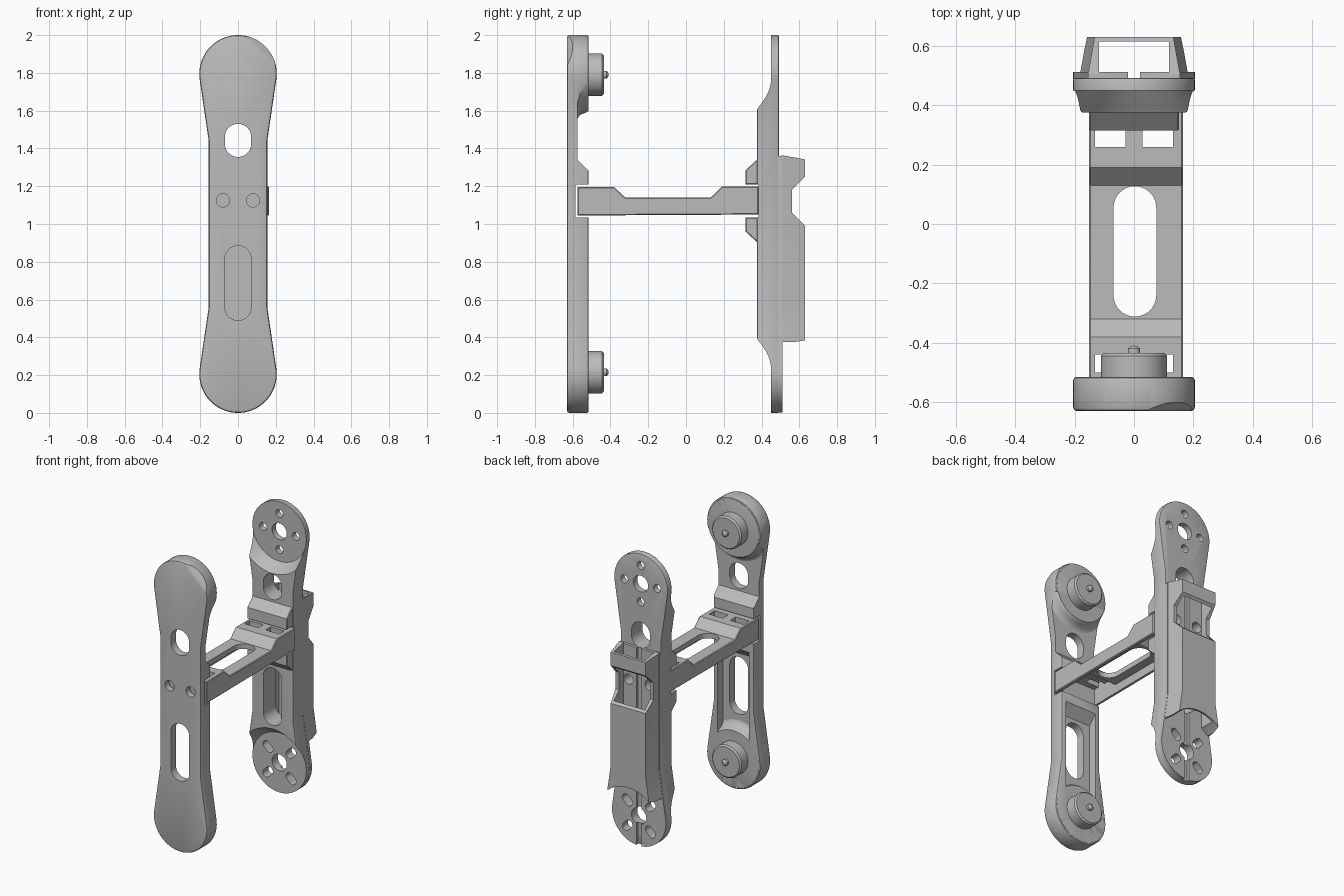
import bpy, bmesh
from math import sin, cos, pi, atan2, radians
from mathutils import Vector

cube = bpy.data.objects.get("Cube")
if cube:
    bpy.data.objects.remove(cube)

grey = bpy.data.materials.new("plain grey")
grey.use_nodes = True
COLOUR = (0.5, 0.5, 0.5, 1)
grey.diffuse_color = COLOUR
grey.node_tree.nodes["Principled BSDF"].inputs["Base Color"].default_value = COLOUR

TOP, LOW, R = 1.795, 0.205, 0.205      # end centres and end radius


def finish(name, bm):
    bmesh.ops.recalc_face_normals(bm, faces=bm.faces)
    mesh = bpy.data.meshes.new(name)
    bm.to_mesh(mesh)
    bm.free()
    mesh.materials.append(grey)
    ob = bpy.data.objects.new(name, mesh)
    bpy.context.collection.objects.link(ob)
    return ob


def prism(name, pts, axis, lo, hi, bevel=0.0, segments=2):
    """Extrude a 2D profile along an axis, optionally rounding its two rims."""
    place = {"x": lambda a, b, t: (t, a, b),
             "y": lambda a, b, t: (a, t, b),
             "z": lambda a, b, t: (a, b, t)}[axis]
    bm = bmesh.new()
    base = bm.faces.new([bm.verts.new(place(a, b, lo)) for a, b in pts])
    ext = bmesh.ops.extrude_face_region(bm, geom=[base])
    top = [v for v in ext["geom"] if isinstance(v, bmesh.types.BMVert)]
    for v in top:
        v.co["xyz".index(axis)] = hi
    bm.faces.ensure_lookup_table()
    if not any(base is f for f in bm.faces):
        bm.faces.new([v for v in bm.verts if v not in top])
    bmesh.ops.recalc_face_normals(bm, faces=bm.faces)
    if bevel:
        rims = [e for f in bm.faces if len(f.verts) == len(pts) for e in f.edges]
        bmesh.ops.bevel(bm, geom=list(set(rims)), offset=bevel, segments=segments,
                        profile=0.5, affect='EDGES')
    return finish(name, bm)


def box(name, x, y, z):
    return prism(name, [(x[0], y[0]), (x[1], y[0]), (x[1], y[1]), (x[0], y[1])], "z", *z)


def capsule(p, q, r, n=20):
    a = atan2(q[1] - p[1], q[0] - p[0])
    steps = [-pi / 2 + pi * i / n for i in range(n + 1)]
    pts = [(q[0] + r * cos(a + t), q[1] + r * sin(a + t)) for t in steps]
    pts += [(p[0] - r * cos(a + t), p[1] - r * sin(a + t)) for t in steps]
    return pts if p != q else [c for i, c in enumerate(pts) if i not in (n, 2 * n + 1)]


def lathe(name, profile, z):
    """Spin (radius, y) points around a front-to-back axis."""
    bm = bmesh.new()
    vs = [bm.verts.new((r, y, z)) for r, y in profile]
    es = [bm.edges.new(p) for p in zip(vs, vs[1:])]
    bmesh.ops.spin(bm, geom=vs + es, cent=(0, 0, z), axis=(0, 1, 0),
                   angle=2 * pi, steps=64)
    bmesh.ops.remove_doubles(bm, verts=bm.verts, dist=1e-5)
    return finish(name, bm)


def boolean(ob, tool, op='DIFFERENCE'):
    m = ob.modifiers.new("cut", 'BOOLEAN')
    m.operation, m.object, m.solver = op, tool, 'EXACT'
    with bpy.context.temp_override(object=ob, active_object=ob):
        bpy.ops.object.modifier_apply(modifier=m.name)
    bpy.data.objects.remove(tool)


def drill(ob, p, q, r, lo=-1, hi=1):
    boolean(ob, prism("cutter", capsule(p, q, r), "y", lo, hi))


def outline():
    arc = [radians(-9 + 198 * i / 40) for i in range(41)]
    upper = [(0.155, 1.44)] + [(R * cos(t), TOP + R * sin(t)) for t in arc] + [(-0.155, 1.44)]
    return upper + [(-x, 2 - z) for x, z in upper]


def common_holes(ob):
    drill(ob, (0, 1.425), (0, 1.46), 0.07)
    drill(ob, (0, 0.56), (0, 0.815), 0.07)
    for s in (-1, 1):
        drill(ob, (s * 0.08, 1.125), (s * 0.08, 1.125), 0.035)


# Front plate: rounded dogbone with one clipped corner, thinned neck and pocket
front = prism("front_plate", outline(), "y", -0.63, -0.515, 0.012)
bm = bmesh.new()
bm.from_mesh(front.data)
cut = bmesh.ops.bisect_plane(bm, geom=bm.verts[:] + bm.edges[:] + bm.faces[:],
                             plane_co=(0.119, -0.63, 1.914), clear_outer=True,
                             plane_no=Vector((0.021, -0.037, 0.021)).normalized())
bmesh.ops.contextual_create(bm, geom=[e for e in cut["geom_cut"]
                                      if isinstance(e, bmesh.types.BMEdge)])
bm.to_mesh(front.data)
bm.free()
boolean(front, prism("cutter", [(-0.575, 1.34), (-0.575, 1.74), (-0.4, 1.74), (-0.4, 1.165)],
                     "x", -0.4, 0.4))
boolean(front, box("cutter", (-0.4, 0.4), (-0.585, -0.4), (1.035, 1.21)))
boolean(front, prism("cutter", [(-0.575, 0.2), (-0.575, 0.91), (-0.5, 0.985), (-0.5, 0.2)],
                     "x", -0.12, 0.12))
common_holes(front)

# Round pads, hubs and pins on the inside of the front plate
flare = [(0, -0.6), (0.25, -0.6), (0.25, -0.577), (0.232, -0.572), (0.216, -0.558),
         (0.207, -0.535), (0.203, -0.525), (0.195, -0.515), (0, -0.515)]
hub = [(0, -0.53), (0.112, -0.53), (0.112, -0.445), (0.102, -0.435), (0.021, -0.435),
       (0.021, -0.42), (0.012, -0.412), (0, -0.41)]
for label, z in (("upper", TOP), ("lower", LOW)):
    pad = lathe(label + "_pad", flare, z)
    boolean(pad, prism("cutter", outline(), "y", -0.62, -0.4), 'INTERSECT')
    lathe(label + "_hub", hub, z + (0.01 if z < 1 else -0.005))

# Rear plate: thick middle, thin discs at both ends
rear = prism("rear_plate", outline(), "y", 0.375, 0.492, 0.008)
cone = [(0, 0.45), (0.205, 0.45), (0.315, 0.3), (0, 0.3)]
for z in (TOP, LOW):
    boolean(rear, lathe("cutter", cone, z))
boolean(rear, box("cutter", (-0.4, 0.4), (0.2, 0.385), (1.035, 1.21)))

# Backing sheet split by a centre groove
backing = prism("backing_sheet", outline(), "y", 0.488, 0.512)
boolean(backing, box("cutter", (-0.4, 0.4), (0.4, 0.6), (1.36, 2.2)))
boolean(backing, box("cutter", (-0.02, 0.02), (0.4, 0.6), (-0.1, 1.5)))

# Holes shared by the rear plate and its backing
for ob in (rear, backing):
    common_holes(ob)
    for z in (TOP, LOW):
        drill(ob, (0, z), (0, z), 0.056)
    for i in range(4):
        a = i * pi / 2
        p = (0.125 * cos(a), TOP + 0.125 * sin(a))
        drill(ob, p, p, 0.027)
        d = Vector((cos(a + pi / 4), sin(a + pi / 4)))
        c = Vector((0, LOW))
        drill(ob, tuple(c + d * 0.108), tuple(c + d * 0.14), 0.027)

# Wedge brackets that grip the bridge at the rear plate
prism("upper_bracket", [(0.4, 1.21), (0.315, 1.21), (0.315, 1.285), (0.375, 1.34), (0.4, 1.34)],
      "x", -0.152, 0.152, 0.005, 1)
prism("lower_bracket", [(0.4, 1.035), (0.315, 1.035), (0.315, 0.96), (0.375, 0.905), (0.4, 0.905)],
      "x", -0.152, 0.152, 0.005, 1)

# Bridge between the plates, hollow underneath
bridge = prism("bridge", [(-0.575, 1.045), (-0.575, 1.195), (-0.38, 1.195), (-0.32, 1.14),
                          (0.13, 1.14), (0.19, 1.198), (0.383, 1.198), (0.383, 1.05)],
               "x", -0.152, 0.165, 0.005, 1)
boolean(bridge, prism("cutter", [(-0.54, 1), (-0.54, 1.16), (-0.395, 1.16), (-0.335, 1.105),
                                 (0.145, 1.105), (0.205, 1.16), (0.35, 1.16), (0.35, 1)],
                      "x", -0.13, 0.143))
boolean(bridge, prism("cutter", capsule((0.003, -0.24), (0.003, 0.055), 0.072), "z", 0.9, 1.4))
for s in (-1, 1):
    for y in ((0.26, 0.315), (-0.5, -0.44)):
        boolean(bridge, box("cutter", sorted((s * 0.028, s * 0.132)), y, (0.9, 1.4)))

# Rear holder: tapered sleeve with a side notch, open top and arched lower edge
half = [(0.155, 1.4), (0.155, 0.56), (0.187, 0.34)]
holder = prism("rear_holder", half + [(-x, z) for x, z in reversed(half)], "y", 0.505, 0.64)
for v in holder.data.vertices:
    if v.co.y > 0.6:
        v.co.x -= 0.024 if v.co.x > 0 else -0.024
boolean(holder, prism("cutter", [(0.49, 1.367), (0.63, 1.342), (0.63, 1.25), (0.56, 1.18),
                                 (0.56, 1.06), (0.63, 0.99), (0.63, 0.375), (0.49, 0.375)],
                      "x", -0.4, 0.4), 'INTERSECT')
boolean(holder, box("cutter", (-0.118, 0.118), (0.45, 0.615), (0.2, 1.6)))
drill(holder, (0, LOW), (0, LOW), 0.24)

# Smooth round parts while keeping corners crisp
bpy.ops.object.select_all(action='DESELECT')
for ob in bpy.context.collection.objects:
    if ob.type == 'MESH' and ob.data.materials and ob.data.materials[0] == grey:
        ob.select_set(True)
        bpy.context.view_layer.objects.active = ob
bpy.ops.object.shade_smooth_by_angle(angle=radians(30))
